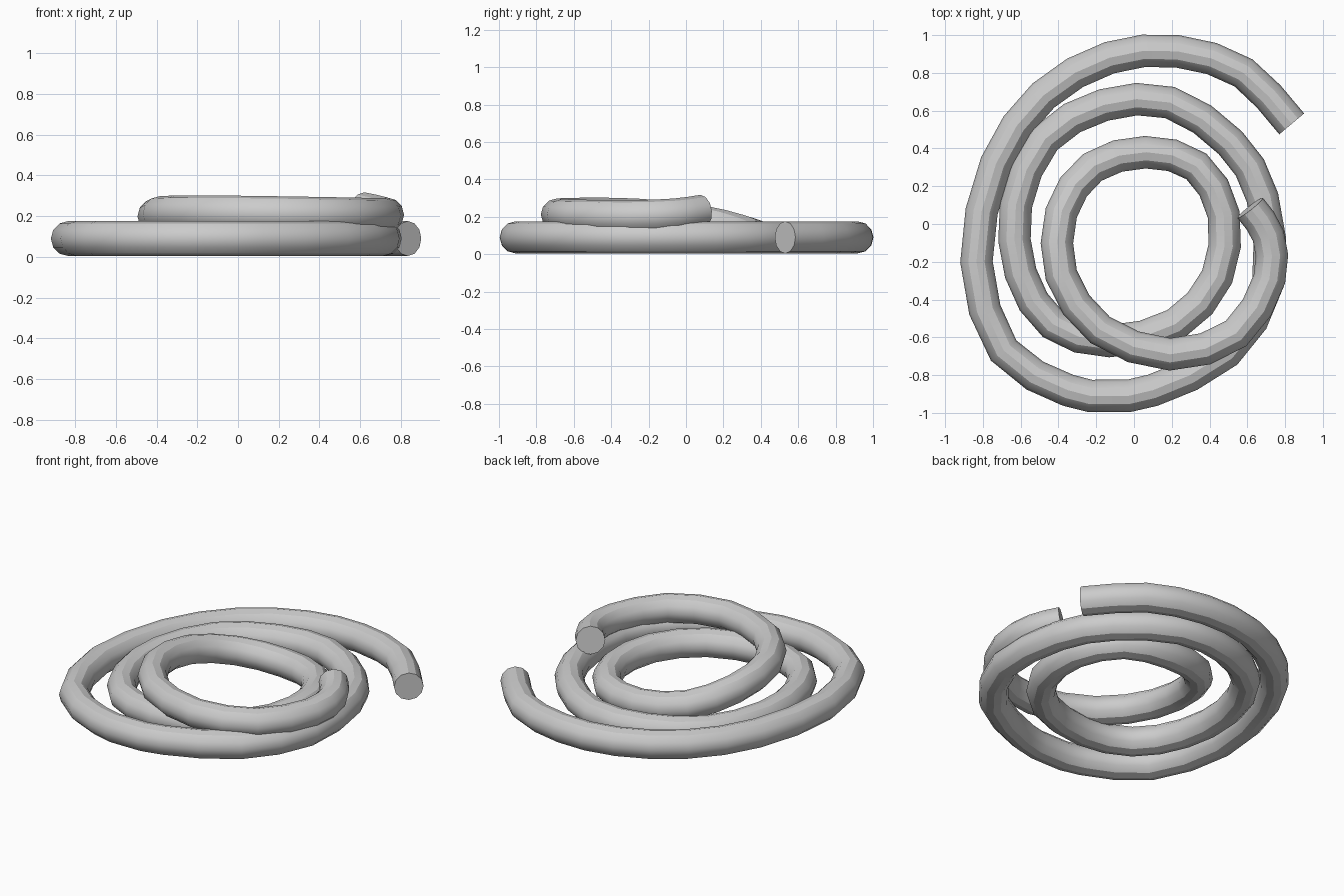
import bpy
from mathutils import Vector

if "Cube" in bpy.data.objects:
    bpy.data.objects.remove(bpy.data.objects["Cube"])

RADIUS = 0.086

# Flat part of the rope centreline (x, y), from the outer end inwards
FLAT = [(0.835, 0.53), (0.58, 0.80), (0.23, 0.914), (-0.13, 0.88), (-0.48, 0.68),
        (-0.73, 0.32), (-0.834, -0.20), (-0.69, -0.67), (-0.35, -0.88), (-0.13, -0.91),
        (0.10, -0.88), (0.49, -0.68), (0.71, -0.31), (0.68, 0.14), (0.51, 0.43),
        (0.19, 0.643), (-0.16, 0.63), (-0.47, 0.45), (-0.625, 0.10), (-0.60, -0.26),
        (-0.43, -0.53), (-0.13, -0.62), (0.22, -0.53), (0.44, -0.28), (0.475, 0.05),
        (0.33, 0.305)]

# Last loop, climbing over the coils below (x, y, z)
RAISED = [(0.06, 0.38, 0.092), (-0.22, 0.30, 0.125), (-0.385, 0.06, 0.18),
          (-0.385, -0.27, 0.212), (-0.18, -0.56, 0.216), (0.19, -0.69, 0.212),
          (0.54, -0.58, 0.206), (0.717, -0.29, 0.203), (0.71, -0.06, 0.212),
          (0.615, 0.085, 0.232)]


def smooth_path(pts, steps):
    """Catmull-Rom path through the points."""
    ext = [2 * pts[0] - pts[1]] + pts + [2 * pts[-1] - pts[-2]]
    out = []
    for a, b, c, d in zip(ext, ext[1:], ext[2:], ext[3:]):
        for i in range(steps):
            t = i / steps
            out.append(0.5 * (2 * b + (c - a) * t + (2 * a - 5 * b + 4 * c - d) * t ** 2
                              + (3 * b - a - 3 * c + d) * t ** 3))
    return out + [pts[-1]]


path = smooth_path([Vector((x, y, 0.09)) for x, y in FLAT] + [Vector(p) for p in RAISED], 2)

# Coiled rope: round tube swept along the path, with closed flat ends
curve = bpy.data.curves.new("rope_path", 'CURVE')
curve.dimensions = '3D'
curve.twist_mode = 'Z_UP'
curve.bevel_depth = RADIUS
curve.bevel_resolution = 4
curve.use_fill_caps = True
spline = curve.splines.new('POLY')
spline.points.add(len(path) - 1)
for point, co in zip(spline.points, path):
    point.co = (*co, 1)
rope = bpy.data.objects.new("coiled_rope", curve)
bpy.context.collection.objects.link(rope)

# Turn into a smooth-shaded mesh
bpy.context.view_layer.objects.active = rope
rope.select_set(True)
bpy.ops.object.convert(target='MESH')
bpy.ops.object.shade_smooth_by_angle()
